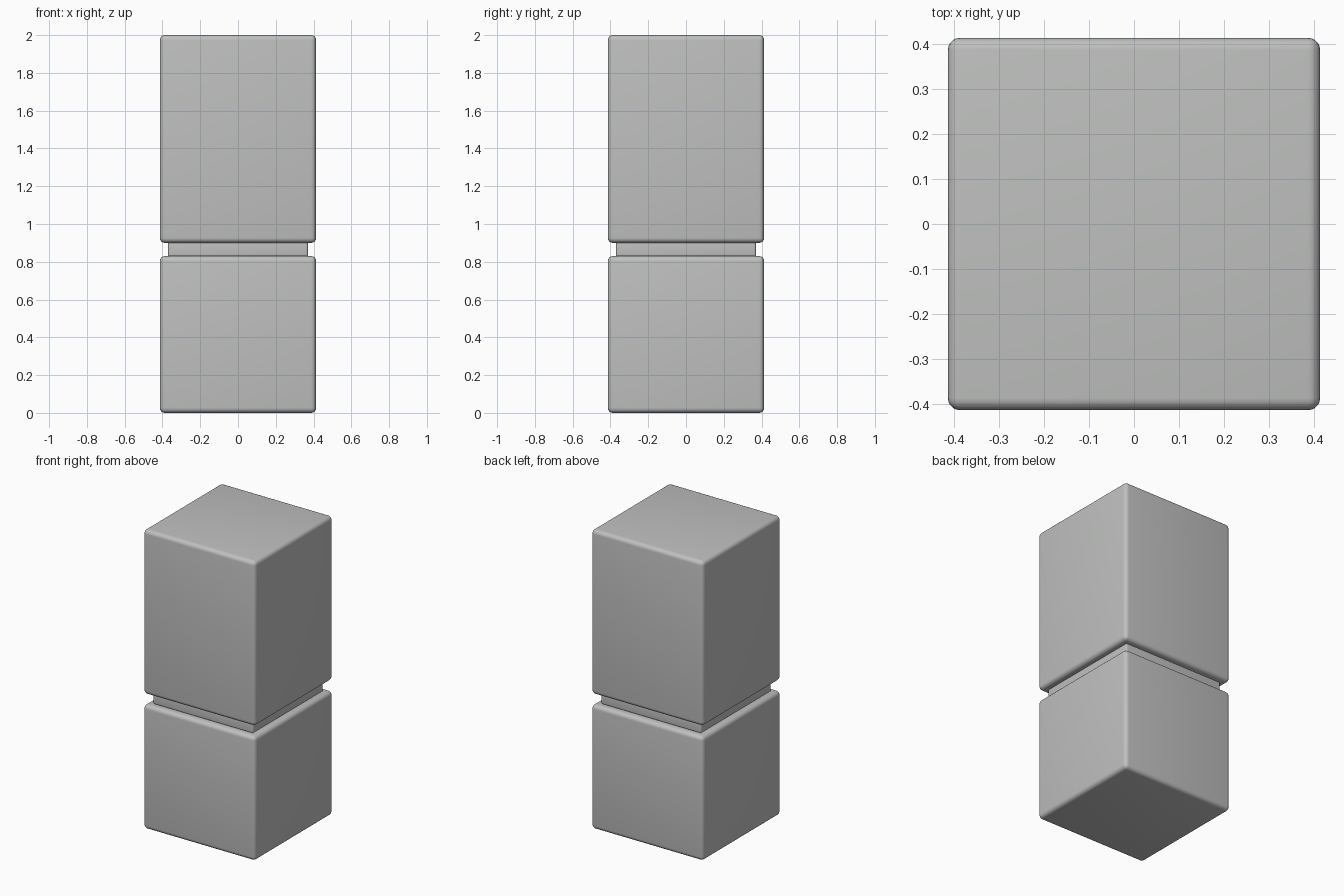
import bpy

if "Cube" in bpy.data.objects:
    bpy.data.objects.remove(bpy.data.objects["Cube"])

# Single light grey finish
grey = bpy.data.materials.new("light_grey")
grey.diffuse_color = (0.52, 0.53, 0.52, 1.0)
grey.use_nodes = True
grey.node_tree.nodes["Principled BSDF"].inputs["Base Color"].default_value = grey.diffuse_color


def rounded_box(name, width, z0, z1, radius):
    """Square block from z0 to z1 with rounded edges."""
    bpy.ops.mesh.primitive_cube_add(size=1, location=(0, 0, (z0 + z1) / 2))
    obj = bpy.context.object
    obj.name = name
    obj.scale = (width, width, z1 - z0)
    bpy.ops.object.transform_apply(location=False, rotation=False, scale=True)
    bevel = obj.modifiers.new("rounded_edges", 'BEVEL')
    bevel.width = radius
    bevel.segments = 5
    bpy.ops.object.modifier_apply(modifier=bevel.name)
    bpy.ops.object.shade_smooth_by_angle(angle=0.6)
    obj.data.materials.append(grey)
    return obj


# Cube base, recessed neck and taller upper block
rounded_box("lower_block", 0.828, 0.0, 0.83, 0.027)
rounded_box("recessed_neck", 0.74, 0.828, 0.905, 0.01)
rounded_box("upper_block", 0.828, 0.90, 2.0, 0.027)
